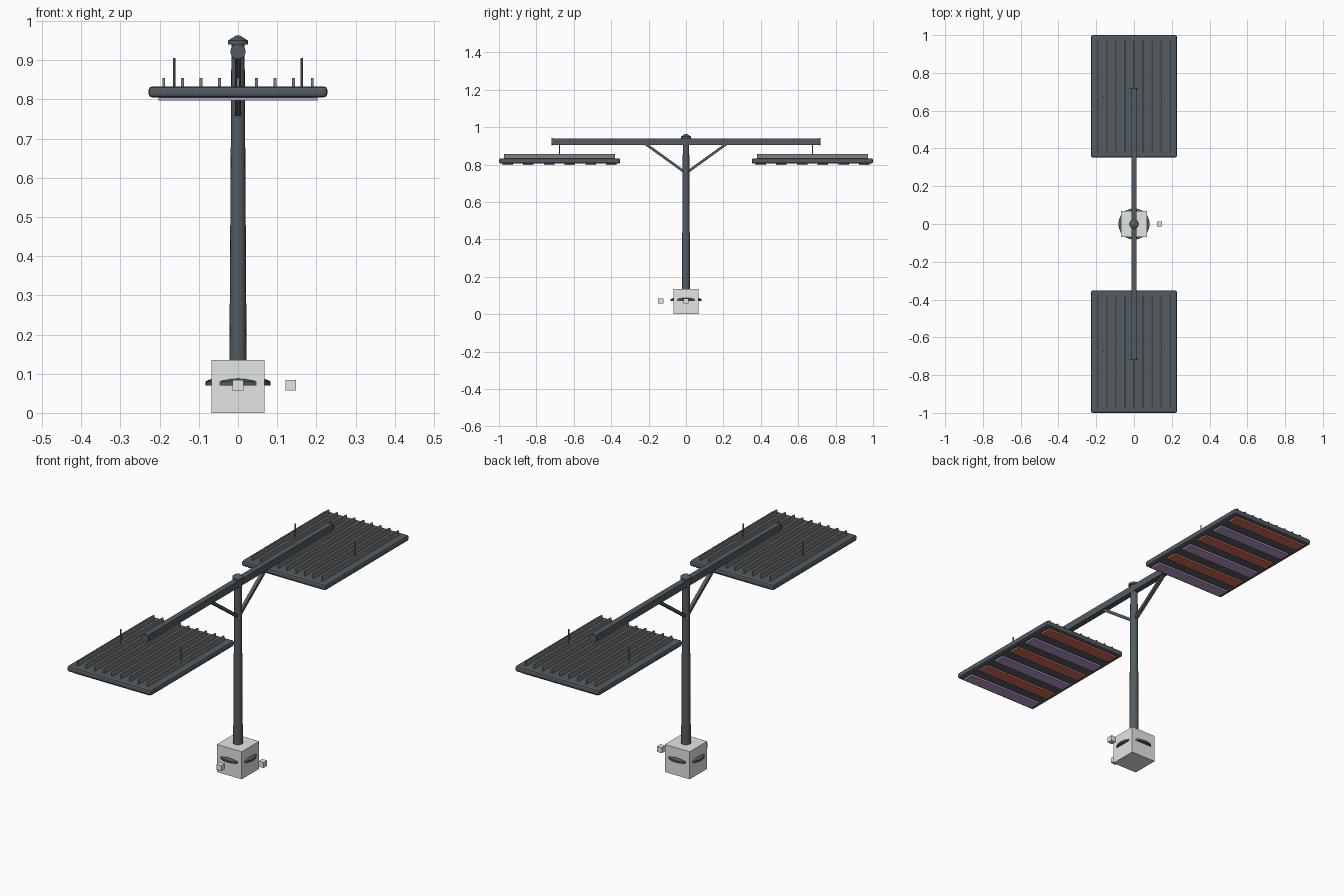
import bpy, bmesh, math
from mathutils import Vector

old = bpy.data.objects.get("Cube")
if old:
    bpy.data.objects.remove(old, do_unlink=True)


def material(name, rgb):
    m = bpy.data.materials.new(name)
    m.use_nodes = True
    m.diffuse_color = (*rgb, 1)
    m.node_tree.nodes["Principled BSDF"].inputs["Base Color"].default_value = (*rgb, 1)
    return m


steel = material("slate steel", (0.086, 0.108, 0.124))
grey = material("mid grey metal", (0.21, 0.215, 0.21))
concrete = material("pale concrete", (0.77, 0.79, 0.77))
red = material("rust red light", (0.68, 0.165, 0.10))
purple = material("violet light", (0.50, 0.34, 0.61))


def finish(name, bm, mat, smooth=False):
    mesh = bpy.data.meshes.new(name)
    bmesh.ops.recalc_face_normals(bm, faces=bm.faces[:])
    bm.to_mesh(mesh)
    bm.free()
    ob = bpy.data.objects.new(name, mesh)
    bpy.context.collection.objects.link(ob)
    mesh.materials.append(mat)
    if smooth:
        bpy.ops.object.select_all(action="DESELECT")
        ob.select_set(True)
        bpy.context.view_layer.objects.active = ob
        bpy.ops.object.shade_smooth_by_angle(angle=math.radians(35))
    return ob


def box(name, centre, size, mat, bevel=0, tilt=0):
    bm = bmesh.new()
    bmesh.ops.create_cube(bm, size=1)
    bmesh.ops.scale(bm, vec=size, verts=bm.verts[:])
    ob = finish(name, bm, mat)
    ob.location = centre
    ob.rotation_euler.x = tilt
    if bevel:
        mod = ob.modifiers.new("rounded edges", "BEVEL")
        mod.width = bevel
        mod.segments = 2


def rod(name, start, end, r1, r2, mat, sides=16):
    start, end = Vector(start), Vector(end)
    bm = bmesh.new()
    bmesh.ops.create_cone(bm, cap_ends=True, segments=sides, radius1=r1,
                          radius2=r2, depth=(end - start).length)
    turn = (end - start).to_track_quat("Z", "Y")
    for v in bm.verts:
        v.co = turn @ v.co + (start + end) / 2
    finish(name, bm, mat, True)


def hat(name, z, radius, rim, peak, top_radius):
    # Short rim with a sloping top
    rod(name + "_rim", (0, 0, z), (0, 0, z + rim), radius, radius, steel, 24)
    rod(name + "_top", (0, 0, z + rim), (0, 0, z + peak), radius, top_radius, steel, 24)


# Footing, with the collar and two small blocks beside it
box("footing", (0, 0, 0.0675), (0.135, 0.135, 0.135), concrete)
hat("base_collar", 0.07, 0.083, 0.01, 0.021, 0.06)
box("left_block", (0.135, 0, 0.07), (0.027,) * 3, concrete)
box("front_block", (0, -0.135, 0.07), (0.027,) * 3, concrete)

# Mast and square cross beam
rod("mast", (0, 0, 0.1), (0, 0, 0.942), 0.0222, 0.0168, steel)
hat("mast_cap", 0.94, 0.0255, 0.01, 0.023, 0.005)
box("cross_beam", (0, 0, 0.922), (0.028, 1.432, 0.033), steel)

for side, s in (("front", -1), ("back", 1)):
    mid = s * 0.676
    rod(side + "_beam_cap", (0, s * 0.714, 0.922), (0, s * 0.72, 0.922), 0.0195, 0.0195, steel)

    # Square brace from the mast up to the beam
    box(side + "_brace", (0, s * 0.108, 0.832), (0.016, 0.265, 0.014), steel,
        tilt=s * math.atan2(0.155, 0.215))

    # Lamp panel with cooling fins on top
    box(side + "_panel", (0, mid, 0.819), (0.456, 0.648, 0.028), steel, 0.009)
    for i in range(9):
        box(f"{side}_fin_{i + 1}", ((i - 4) * 0.0473, mid, 0.843),
            (0.007, 0.593, 0.024), grey)

    # Hanger rods
    for label, x in (("right", -0.163), ("left", 0.163)):
        rod(f"{side}_{label}_hanger", (x, mid, 0.825), (x, mid, 0.906), 0.003, 0.003, grey, 8)

    # Light strips under the panel, in alternating colours
    for i in range(6):
        box(f"{side}_light_strip_{i + 1}", (0, mid + (i - 2.5) * 0.111, 0.8015),
            (0.406, 0.056, 0.009), red if i % 2 else purple)
